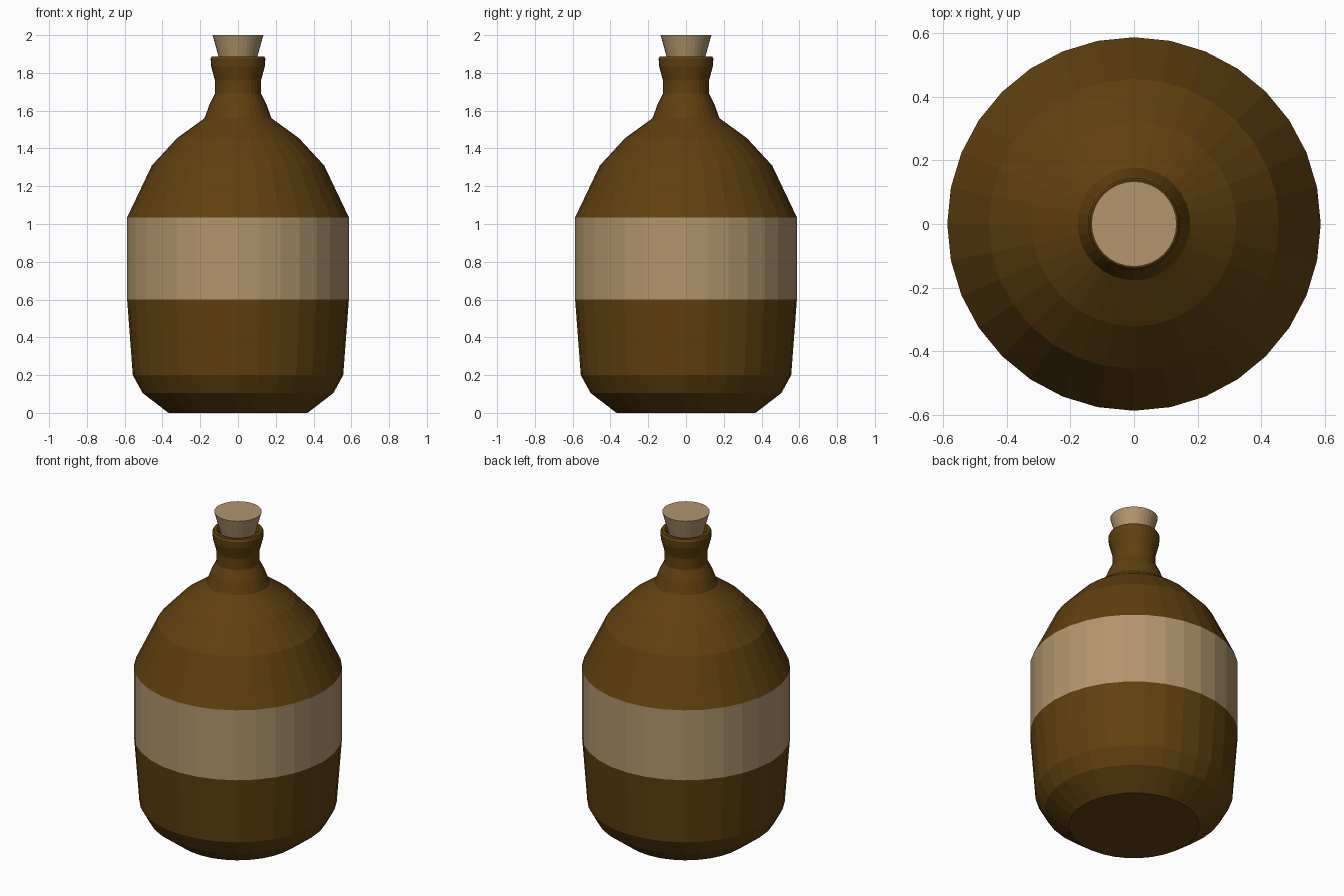
import bpy, math

if "Cube" in bpy.data.objects:
    bpy.data.objects.remove(bpy.data.objects["Cube"])

SIDES = 32


def material(name, rgb):
    m = bpy.data.materials.new(name)
    m.diffuse_color = (*rgb, 1.0)
    m.use_nodes = True
    m.node_tree.nodes["Principled BSDF"].inputs["Base Color"].default_value = m.diffuse_color
    return m


brown = material("brown_glass", (0.117, 0.052, 0.005))
tan = material("tan_cork", (0.445, 0.300, 0.155))


def lathe(name, profile, mats, pick=lambda z: 0):
    """Spin a (radius, z) profile around z, closing both ends with flat caps."""
    verts, faces = [], []
    for r, z in profile:
        for i in range(SIDES):
            a = 2 * math.pi * i / SIDES
            verts.append((r * math.cos(a), r * math.sin(a), z))
    for k in range(len(profile) - 1):
        for i in range(SIDES):
            j = (i + 1) % SIDES
            a, b = k * SIDES, (k + 1) * SIDES
            faces.append((a + i, a + j, b + j, b + i))
    faces.append(tuple(reversed(range(SIDES))))
    faces.append(tuple(range(len(verts) - SIDES, len(verts))))
    mesh = bpy.data.meshes.new(name)
    mesh.from_pydata(verts, [], faces)
    for m in mats:
        mesh.materials.append(m)
    for p in mesh.polygons:
        p.material_index = pick(p.center.z)
    obj = bpy.data.objects.new(name, mesh)
    bpy.context.collection.objects.link(obj)
    return obj


# Bottle: base, belly, shoulder, neck, rolled lip, then down inside the mouth
bottle_profile = [
    (0.368, 0.0), (0.505, 0.105), (0.557, 0.20), (0.587, 0.60), (0.587, 1.035),
    (0.456, 1.31), (0.322, 1.455), (0.177, 1.56), (0.150, 1.635), (0.122, 1.69),
    (0.122, 1.76), (0.142, 1.835), (0.145, 1.875), (0.138, 1.888),
    (0.118, 1.888), (0.108, 1.875), (0.100, 1.80),
]
# The wide band around the belly is the label
lathe("bottle", bottle_profile, [brown, tan],
      lambda z: 1 if 0.65 < z < 1.0 else 0)

# Tapered stopper seated in the mouth
lathe("stopper", [(0.085, 1.82), (0.134, 2.0)], [tan])
